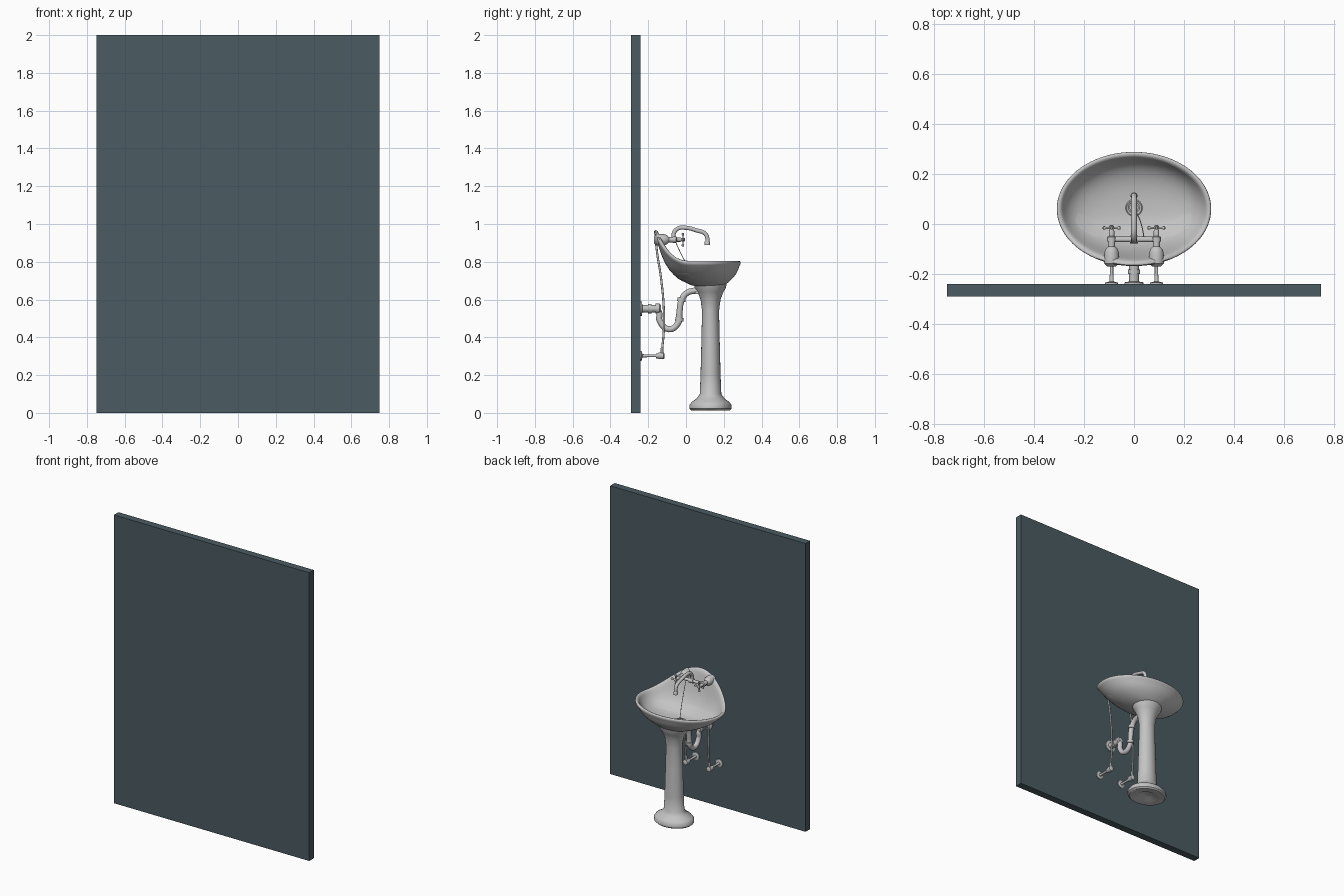
import bpy, bmesh, math
from mathutils import Vector

if "Cube" in bpy.data.objects:
    bpy.data.objects.remove(bpy.data.objects["Cube"], do_unlink=True)


def material(name, rgb):
    m = bpy.data.materials.new(name)
    m.use_nodes = True
    m.diffuse_color = (*rgb, 1)
    m.node_tree.nodes["Principled BSDF"].inputs["Base Color"].default_value = (*rgb, 1)
    return m


SLATE = material("slate wall", (0.07, 0.105, 0.12))
GREY = material("light grey", (0.55, 0.55, 0.55))


def activate(ob):
    bpy.ops.object.select_all(action='DESELECT')
    ob.select_set(True)
    bpy.context.view_layer.objects.active = ob


def finish(name, bm, mat, smooth=True, subdiv=0):
    bmesh.ops.recalc_face_normals(bm, faces=bm.faces)
    me = bpy.data.meshes.new(name)
    bm.to_mesh(me)
    bm.free()
    me.materials.append(mat)
    ob = bpy.data.objects.new(name, me)
    bpy.context.collection.objects.link(ob)
    activate(ob)
    if subdiv:
        ob.modifiers.new("Subdivision", 'SUBSURF').levels = subdiv
        bpy.ops.object.modifier_apply(modifier="Subdivision")
    if smooth:
        bpy.ops.object.shade_smooth_by_angle(angle=math.radians(40))
    return ob


def skin(name, rings, subdiv=0):
    """Join rings of points and cap both ends."""
    bm = bmesh.new()
    loops = [[bm.verts.new(p) for p in ring] for ring in rings]
    n = len(loops[0])
    for a, b in zip(loops, loops[1:]):
        for i in range(n):
            j = (i + 1) % n
            bm.faces.new((a[i], a[j], b[j], b[i]))
    bm.faces.new(loops[0])
    bm.faces.new(loops[-1])
    return finish(name, bm, GREY, subdiv=subdiv)


def angles(n):
    return [2 * math.pi * i / n for i in range(n)]


def turned(name, origin, axis, profile, n=20, squash=1.0):
    """Turn (distance, radius) pairs about an axis; squash stretches sideways."""
    axis = Vector(axis).normalized()
    side = Vector((1, 0, 0)) if abs(axis.x) < 0.9 else Vector((0, 1, 0))
    up = axis.cross(side)
    return skin(name, [[Vector(origin) + axis * d + side * r * squash * math.cos(a) + up * r * math.sin(a)
                        for a in angles(n)] for d, r in profile])


def tube(name, points, radius):
    """Round pipe along a smooth path."""
    cu = bpy.data.curves.new(name, 'CURVE')
    cu.dimensions = '3D'
    cu.bevel_depth = radius
    cu.bevel_resolution = 3
    cu.use_fill_caps = True
    cu.resolution_u = 6
    sp = cu.splines.new('BEZIER')
    sp.bezier_points.add(len(points) - 1)
    for bp, p in zip(sp.bezier_points, points):
        bp.co = p
        bp.handle_left_type = bp.handle_right_type = 'AUTO'
    cu.materials.append(GREY)
    ob = bpy.data.objects.new(name, cu)
    bpy.context.collection.objects.link(ob)
    activate(ob)
    bpy.ops.object.convert(target='MESH')
    bpy.ops.object.shade_smooth_by_angle(angle=math.radians(50))


# Wall panel
bm = bmesh.new()
bmesh.ops.create_cube(bm, size=1)
for v in bm.verts:
    v.co = (v.co.x * 1.5, v.co.y * 0.05 - 0.265, v.co.z * 2 + 1)
finish("wall", bm, SLATE, smooth=False)


# Basin: oval rings whose wall side sweeps up into a splashback
def basin_ring(rx, ry, cy, z, lift):
    ring = []
    for a in angles(48):
        rise = max(0, (-math.sin(a) - 0.15) / 0.85) ** 2.6
        ring.append((rx * math.cos(a), cy + ry * math.sin(a), z + 0.165 * lift * rise))
    return ring


basin = [(.05, .05, .12, .668, 0), (.1, .085, .115, .67, 0), (.2, .15, .09, .703, .1),
         (.262, .195, .077, .74, .3), (.295, .217, .064, .775, .8),
         (.311, .23, .06, .787, .97), (.311, .23, .06, .802, 1), (.302, .222, .06, .806, 1),
         (.29, .208, .06, .80, 1), (.282, .2, .062, .78, .9), (.255, .178, .064, .737, .45),
         (.2, .135, .065, .706, .12), (.11, .08, .065, .69, 0), (.02, .02, .065, .685, 0)]
skin("basin", [basin_ring(*r) for r in basin], subdiv=1)

# Pedestal
turned("pedestal", (0, .13, 0), (0, 0, 1),
       [(.03, .03), (.013, .06), (.013, .102), (.022, .111), (.042, .111), (.058, .1),
        (.075, .075), (.1, .057), (.2, .053), (.4, .048), (.54, .045), (.6, .053),
        (.64, .068), (.66, .08), (.685, .086)], 40, 1.2)

# Drain ring and plug
turned("drain_ring", (0, .065, .683), (0, 0, 1),
       [(0, .034), (.008, .034), (.011, .03), (.008, .024), (.006, .022)], 24)
turned("drain_plug", (0, .065, .685), (0, 0, 1), [(0, .018), (.012, .018), (.016, .006), (.024, .005)])

# Waste trap
tube("trap_pipe", [(0, -.16, .55), (0, -.142, .53), (0, -.14, .49), (0, -.09, .443), (0, -.042, .475),
                   (0, -.035, .53), (0, -.022, .6), (0, .005, .635), (0, .06, .65)], .017)
turned("trap_wall_pipe", (0, -.24, .552), (0, 1, 0),
       [(0, .038), (.006, .038), (.009, .02), (.04, .02), (.04, .025), (.058, .025), (.058, .02),
        (.078, .02), (.078, .026), (.1, .026), (.108, .018)])
for z in (.485, .59):
    turned("trap_collar", (0, -.036 if z < .5 else -.025, z), (0, .1, 1), [(0, .022), (.02, .022)])
turned("drain_tail", (0, .065, .63), (0, 0, 1), [(0, .02), (.05, .02)])

# Taps, supply hoses and wall valves on both sides
TAP_Z = .917
for side, s in (("right", -1), ("left", 1)):
    x = .09 * s
    turned(side + "_tap_body", (x, -.17, TAP_Z), (0, 1, 0),
           [(0, .017), (.012, .03), (.02, .03), (.055, .029), (.07, .024), (.08, .014), (.1, .014),
            (.1, .018), (.118, .018), (.122, .011), (.142, .011), (.148, .008), (.164, .008)])
    for axis in ((1, 0, 0), (0, 0, 1)):
        bar = [(-.036, .004), (-.033, .007), (-.027, .007), (-.023, .004),
               (.023, .004), (.027, .007), (.033, .007), (.036, .004)]
        turned(side + "_tap_handle", (x, -.016, TAP_Z), axis, bar, 10)
    turned(side + "_tap_cap", (x, -.02, TAP_Z), (0, 1, 0), [(0, .01), (.012, .01), (.016, .005)], 12)
    tube(side + "_supply_hose", [(x, -.16, .91), (x, -.152, .84), (x, -.133, .72), (x, -.117, .54),
                                 (x, -.118, .43), (x, -.128, .32)], .006)
    turned(side + "_hose_nut", (x, -.127, .315), (0, 0, 1), [(0, .01), (.025, .01), (.03, .007)], 6)
    turned(side + "_valve", (x, -.24, .302), (0, 1, 0),
           [(0, .026), (.005, .026), (.009, .009), (.04, .007), (.08, .007), (.08, .013),
            (.095, .013), (.095, .018), (.122, .018), (.126, .012)], 16)

# Mixer bar and spout
turned("mixer_bar", (-.09, -.062, TAP_Z), (1, 0, 0),
       [(0, .011), (.074, .011), (.074, .016), (.106, .016), (.106, .011), (.18, .011)])
tube("spout", [(0, -.062, TAP_Z), (0, -.066, .945), (0, -.045, .975), (0, 0, .98), (0, .06, .965),
               (0, .1, .95), (0, .113, .925), (0, .113, .895)], .0115)
turned("spout_tip", (0, .113, .888), (0, 0, 1), [(0, .014), (.018, .014), (.022, .011)])

# Plug chain
tube("plug_chain", [(.04, -.055, .905), (.035, -.025, .84), (.022, .02, .76), (0, .065, .705)], .002)
